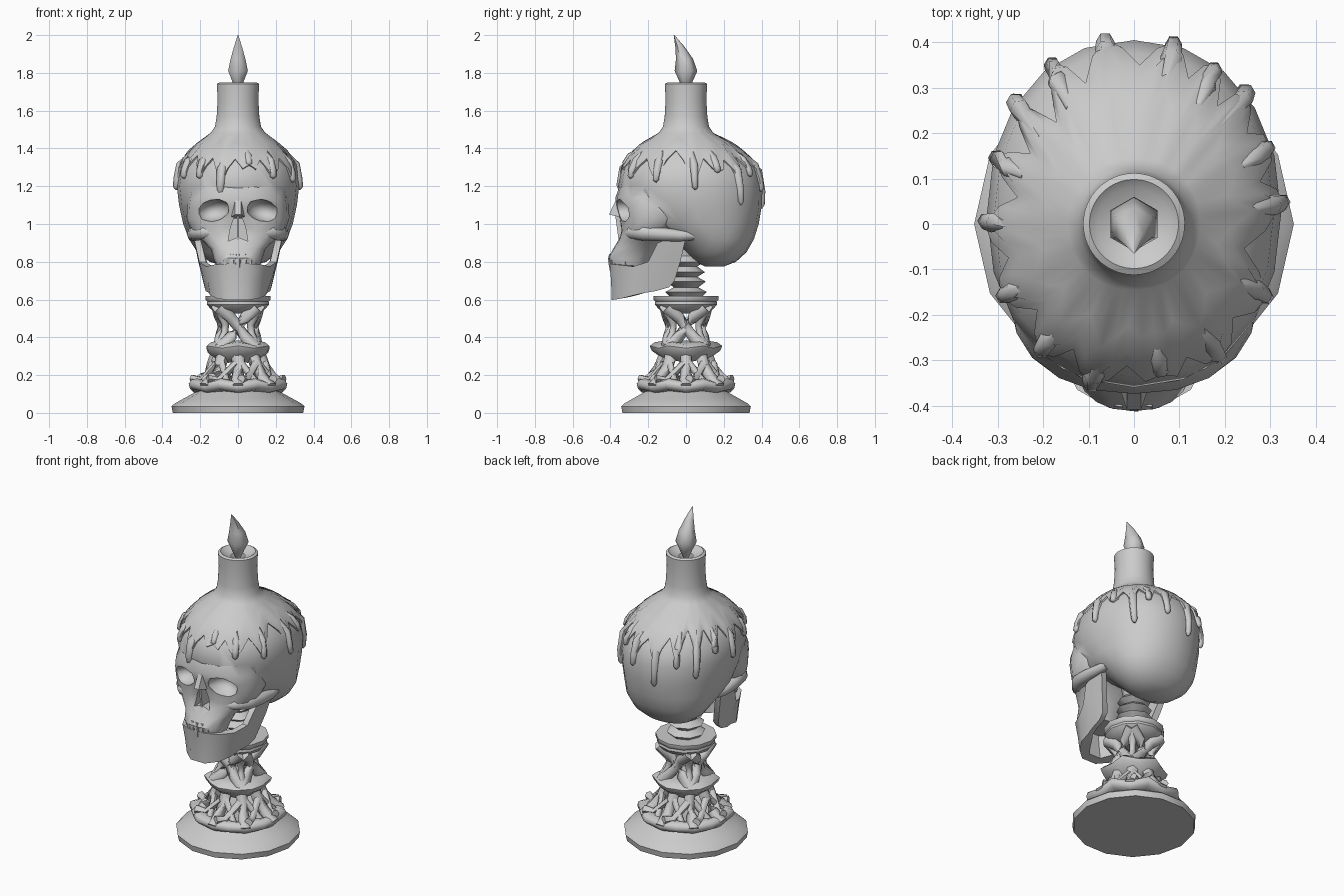
import bpy, bmesh, math, random
from mathutils import Vector

if "Cube" in bpy.data.objects:
    bpy.data.objects.remove(bpy.data.objects["Cube"])

random.seed(4)
grey = bpy.data.materials.new("stone grey")
grey.diffuse_color = (0.6, 0.6, 0.6, 1)
grey.use_nodes = True
grey.node_tree.nodes["Principled BSDF"].inputs["Base Color"].default_value = grey.diffuse_color


def finish(name, bm, angle=45):
    bmesh.ops.recalc_face_normals(bm, faces=bm.faces)
    me = bpy.data.meshes.new(name)
    bm.to_mesh(me)
    bm.free()
    me.materials.append(grey)
    me.polygons.foreach_set("use_smooth", [True] * len(me.polygons))
    me.set_sharp_from_angle(angle=math.radians(angle))
    ob = bpy.data.objects.new(name, me)
    bpy.context.collection.objects.link(ob)
    return ob


def skin(bm, rows, caps=True):
    """Bridge rows of points into a skin."""
    vs = [[bm.verts.new(p) for p in r] for r in rows]
    n = len(rows[0])
    for a, b in zip(vs, vs[1:]):
        for i in range(n):
            j = (i + 1) % n
            bm.faces.new((a[i], a[j], b[j], b[i]))
    if caps:
        bm.faces.new(vs[0])
        bm.faces.new(vs[-1])


def polar(r, deg, z):
    return (r * math.cos(math.radians(deg)), r * math.sin(math.radians(deg)), z)


def lathe(name, prof, sides, wobble=0.0, lift=0.0, angle=45):
    """Profile of (radius, z); wobble and lift move every other side outward and up."""
    bm = bmesh.new()
    skin(bm, [[polar(r * (1 + wobble * (i % 2)), 360 * i / sides, z + lift * (i % 2)) for i in range(sides)]
              for r, z in prof])
    return finish(name, bm, angle)


def tube(bm, pts, radii, sides=6):
    """Tapered tube through points."""
    pts = [Vector(p) for p in pts]
    rows = []
    for k, p in enumerate(pts):
        d = (pts[min(k + 1, len(pts) - 1)] - pts[max(k - 1, 0)]).normalized()
        u = d.cross(Vector((0.31, 0.17, 0.05) if abs(d.z) > .8 else (0, 0, 1))).normalized()
        v = d.cross(u)
        rows.append([p + radii[k] * (u * math.cos(math.tau * i / sides) + v * math.sin(math.tau * i / sides))
                     for i in range(sides)])
    skin(bm, rows)


def section(w, yf, yb, a, n=2.0):
    c, s = math.cos(a), math.sin(a)
    return (w * math.copysign(abs(c) ** (2 / n), c),
            (yf + yb) / 2 + (yb - yf) / 2 * math.copysign(abs(s) ** (2 / n), s))


def loft(name, rings, sides, n):
    bm = bmesh.new()
    skin(bm, [[(*section(w, f, b, math.tau * i / sides, n), z) for i in range(sides)]
              for z, w, f, b in rings])
    return finish(name, bm)


# Pedestal: foot plate, rings and top plate
lathe("foot_plate", [(.345, 0), (.352, .035), (.335, .05), (.29, .075), (.235, .105), (.20, .125)], 14)
lathe("lower_ring", [(.2, .10), (.235, .108), (.255, .13), (.248, .155), (.215, .165), (.17, .15)],
      16, .1, .018, 60)
lathe("middle_ring", [(.10, .265), (.12, .285), (.16, .318), (.168, .343), (.145, .362), (.10, .37)],
      12, .14, .012, 60)
lathe("top_plate", [(.09, .525), (.145, .55), (.165, .575), (.162, .59), (.172, .60), (.172, .62)], 12)

# Crossed struts of the upper cage, arched struts of the lower cage
bm = bmesh.new()
for k in range(4):
    q = 90 * k
    for s in (-1, 1):
        tube(bm, [polar(.13, q - 45 * s, .34), polar(.095, q - 20 * s, .41), polar(.08, q, .455),
                  polar(.10, q + 20 * s, .50), polar(.14, q + 45 * s, .56)], [.042, .032, .028, .032, .042])
    tube(bm, [polar(.13, q + 45, .35), polar(.10, q + 45, .42), polar(.095, q + 45, .47), polar(.135, q + 45, .55)],
         [.035, .02, .02, .035])
finish("upper_cage", bm, 60)
bm = bmesh.new()
for k in range(8):
    q = 45 * k
    tube(bm, [polar(.235, q, .13), polar(.18, q, .19), polar(.14, q, .24), polar(.115, q, .30)],
         [.042, .032, .032, .035])
    tube(bm, [polar(.245, q + 4, .18), polar(.195, q + 14, .175), polar(.145, q + 40, .26)], [.024, .018, .022])
    tube(bm, [polar(.22, q + 30, .14), polar(.172, q + 22, .20), polar(.135, q + 4, .27)], [.024, .018, .02])
finish("lower_cage", bm, 60)

# Neck vertebrae
lathe("neck", [(.08, .61), (.11, .64), (.065, .665), (.105, .695), (.06, .72), (.10, .745),
               (.06, .775), (.095, .80), (.06, .83), (.08, .92)], 8)

# Cranium: rings of z, half width, front y, back y
RINGS = [(.775, .07, .10, .20), (.80, .15, .05, .265), (.85, .215, .0, .32), (.92, .26, -.08, .36),
         (1.0, .29, -.24, .385), (1.1, .312, -.32, .402), (1.2, .324, -.36, .405), (1.30, .308, -.338, .378),
         (1.37, .258, -.28, .305), (1.42, .20, -.22, .235), (1.475, .13, -.13, .13), (1.53, .09, -.09, .09)]
skull = loft("skull", RINGS, 20, 2.15)


def on_skull(deg, z, off):
    for a, b in zip(RINGS, RINGS[1:]):
        if a[0] <= z <= b[0]:
            t = (z - a[0]) / (b[0] - a[0])
            w, f, k = (a[i] + (b[i] - a[i]) * t for i in (1, 2, 3))
            return (*section(w + off, f - off, k + off, math.radians(deg), 2.15), z + off * .5)


# Face block, joined to the skull and cut for sockets, cheeks and nose
face = loft("face", [(.765, .11, -.395, -.2), (.82, .13, -.412, -.18), (.87, .145, -.385, -.14),
                     (.92, .20, -.355, -.1), (.965, .25, -.345, -.04), (1.03, .272, -.352, .02),
                     (1.09, .270, -.368, .03), (1.14, .262, -.374, .04), (1.20, .25, -.352, .05)], 20, 2.3)


def cutter(name, loc, scale, rot=0.0, detail=2):
    m = bmesh.new()
    bmesh.ops.create_icosphere(m, subdivisions=detail, radius=1)
    ob = finish(name, m)
    ob.location, ob.scale, ob.rotation_euler = loc, scale, (0, rot, 0)
    return ob


cuts = [cutter("socket_cutter", (s * .135, -.36, 1.07), (.092, .11, .06), s * .22) for s in (-1, 1)]
cuts += [cutter("cheek_cutter", (s * .215, -.36, .87), (.06, .12, .06)) for s in (-1, 1)]
bm = bmesh.new()
skin(bm, [[(-.052, y, .91), (0, y, .93), (.052, y, .91), (.04, y, .98), (.015, y, 1.05), (-.015, y, 1.05),
           (-.04, y, .98)] for y in (-.5, -.27)])
cuts.append(finish("nose_cutter", bm))
for op, ob in [("UNION", face)] + [("DIFFERENCE", c) for c in cuts]:
    m = skull.modifiers.new(op.lower(), "BOOLEAN")
    m.operation, m.object, m.solver = op, ob, "EXACT"
bpy.context.view_layer.update()
done = bpy.data.meshes.new_from_object(skull.evaluated_get(bpy.context.evaluated_depsgraph_get()))
skull.modifiers.clear()
skull.data = done
done.set_sharp_from_angle(angle=math.radians(40))
for ob in [face] + cuts:
    bpy.data.objects.remove(ob)

# Nasal bone, nasal septum and cheek arches
bm = bmesh.new()
skin(bm, [[(-.03, -.33, 1.13), (.03, -.33, 1.13), (.015, -.372, 1.125), (-.015, -.372, 1.125)],
          [(-.046, -.32, 1.03), (.046, -.32, 1.03), (.016, -.408, 1.05), (-.016, -.408, 1.05)]])
skin(bm, [[(-.006, -.27, z), (.006, -.27, z), (.006, y, z), (-.006, y, z)] for z, y in ((.90, -.355), (1.05, -.375))])
finish("nasal_bone", bm)
bm = bmesh.new()
for s in (-1, 1):
    tube(bm, [(s * .10, -.325, .95), (s * .17, -.285, .955), (s * .218, -.22, .955), (s * .235, -.12, .945),
              (s * .238, -.03, .938), (s * .23, .04, .94)], [.012, .036, .043, .036, .03, .025], 8)
finish("cheek_arches", bm, 60)

# Jaw: half stations of x, top y, top z, bottom y, bottom z
half = [(.238, .0, .93, -.06, .70), (.236, -.07, .93, -.09, .665), (.228, -.15, .90, -.16, .645),
        (.205, -.20, .80, -.22, .635), (.17, -.28, .775, -.28, .622), (.125, -.365, .785, -.345, .605),
        (.055, -.405, .79, -.395, .597)]
full = [(s, *p) for s, h in ((1, half), (-1, half[::-1])) for p in h]
bm = bmesh.new()
rows = []
for s, x, yt, zt, yb, zb in full:
    ix, iy = (x - .035) if x > .1 else x * .85, .035 if x < .2 else 0
    xb = x * (.75 if x > .2 else .87)
    rows.append([(s * x, yt, zt), (s * (x * .55 + xb * .45), (yt + yb) / 2 + .004, (zt + zb) / 2), (s * xb, yb, zb),
                 (s * (xb - x + ix), yb + iy * 1.5, zb + .01), (s * ix, yt + iy, zt)])
skin(bm, rows)
finish("jaw", bm)

# Teeth
bm = bmesh.new()
for i in range(-4, 5):
    a = math.radians(i * 17)
    x, y = .112 * math.sin(a), -.285 - .112 * math.cos(a)
    tube(bm, [(x, y, .84), (x, y, .81), (x * .97, y + .005, .755)], [.012, .019, .014], 5)
finish("teeth", bm)

# Wax cap running up into the candle: drip angle and tip height
DRIPS = [(3, 1.18), (22, 1.27), (42, 1.10), (58, 1.25), (76, 1.17), (100, 1.08), (122, 1.20), (142, 1.13),
         (162, 1.25), (182, 1.18), (207, 1.24), (232, 1.24), (255, 1.13), (280, 1.31), (304, 1.24), (333, 1.22)]
cols = []
for (a, z), (b, _) in zip(DRIPS, DRIPS[1:] + [(363, 0)]):
    v = random.uniform(1.33, 1.39)
    cols += [(a, max(z, 1.21)), ((a * 3 + b) / 4, v - .05), ((a + b) / 2, v), ((a + 3 * b) / 4, v - .05)]
rows = [[on_skull(a, z, -.012) for a, z in cols]]
for t, off in ((0, .008), (.3, .015), (.65, .018), (1, .015)):
    rows.append([on_skull(a, z + (1.475 - z) * t, off) for a, z in cols])
for r, z in ((.122, 1.515), (.113, 1.57), (.108, 1.66), (.112, 1.742), (.098, 1.75), (.08, 1.735), (.04, 1.722)):
    rows.append([polar(r, a, z) for a, _ in cols])
bm = bmesh.new()
skin(bm, rows, caps=False)
finish("wax_candle", bm, 55)
bm = bmesh.new()
for a, z in DRIPS:
    pts = [on_skull(a, 1.38 + (z - 1.38) * t, .004) for t in (0, .35, .7, .93, 1)]
    tube(bm, pts, [.012, .024, .02, .018, .006])
finish("wax_drips", bm, 60)

# Flame leaning to the front
bm = bmesh.new()
skin(bm, [[(r * math.sin(math.tau * i / 6), y + r * math.cos(math.tau * i / 6), z) for i in range(6)]
          for r, y, z in ((.012, 0, 1.70), (.035, 0, 1.755), (.06, 0, 1.81), (.045, -.008, 1.875),
                          (.024, -.033, 1.94), (.002, -.063, 2.0))])
finish("flame", bm, 60)
